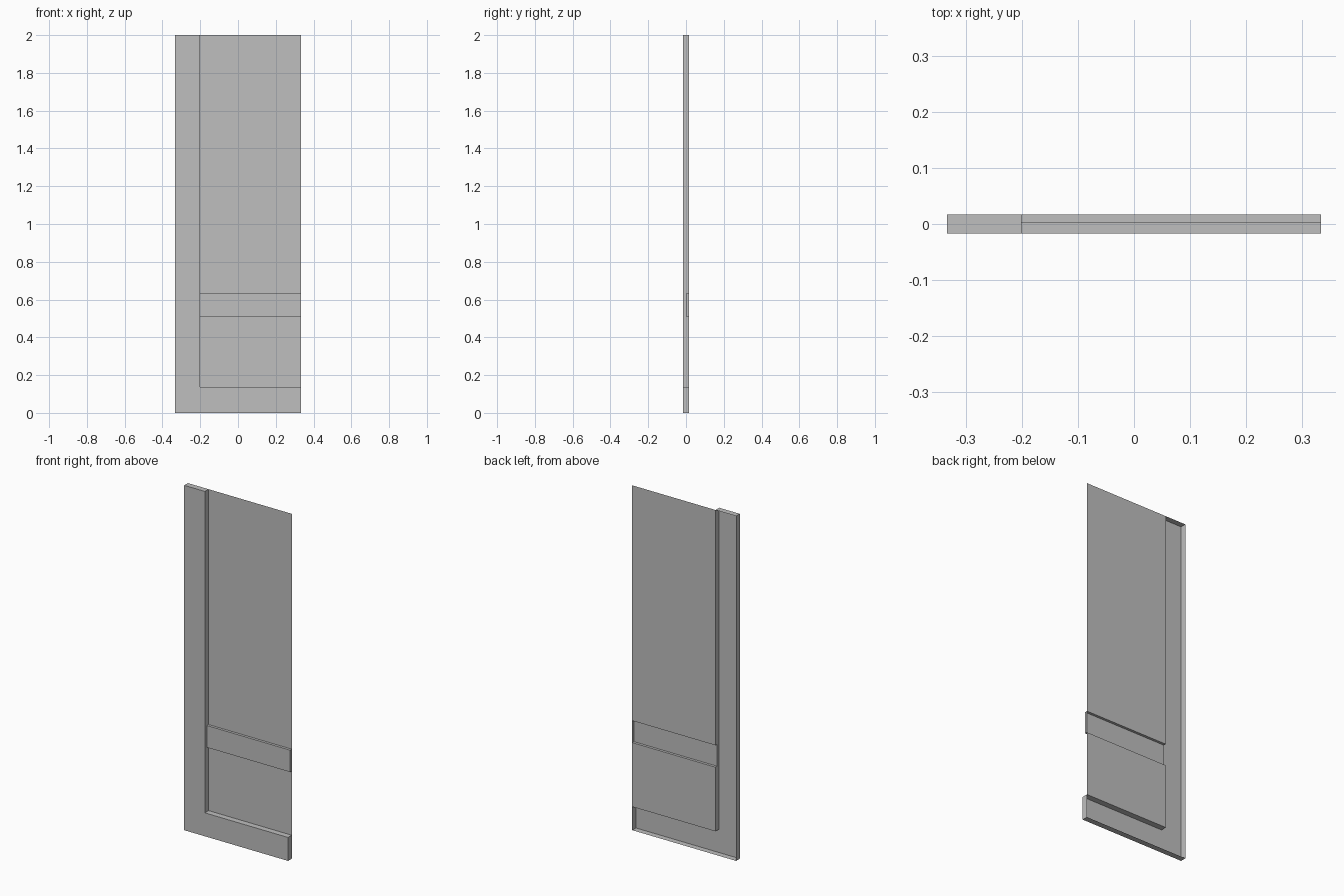
import bpy
import bmesh

cube = bpy.data.objects.get("Cube")
if cube:
    bpy.data.objects.remove(cube, do_unlink=True)

# Widths, heights and depths of the relief
LEFT, INNER, RIGHT = -0.333, -0.201, 0.333
BASE, RAIL_LOW, RAIL_HIGH, TOP = 0.136, 0.508, 0.635, 2.0
FRONT, MIDDLE, BACK = -0.017, 0.002, 0.017

grey = bpy.data.materials.new("plain_grey")
grey.use_nodes = True
grey.diffuse_color = (0.52, 0.52, 0.52, 1)
grey.node_tree.nodes["Principled BSDF"].inputs["Base Color"].default_value = grey.diffuse_color


def relief(name, outline, front, wall_backs):
    """Front face with an open back; each edge gets a wall to its own depth (None = no wall)."""
    bm = bmesh.new()
    face = [bm.verts.new((x, front, z)) for x, z in outline]
    bm.faces.new(face)
    for i, back in enumerate(wall_backs):
        if back is None:
            continue
        a, b = face[i], face[(i + 1) % len(face)]
        back_a, back_b = [bm.verts.new((v.co.x, back, v.co.z)) for v in (a, b)]
        bm.faces.new((b, a, back_a, back_b))
    bmesh.ops.remove_doubles(bm, verts=bm.verts, dist=0.0001)
    mesh = bpy.data.meshes.new(name)
    bm.to_mesh(mesh)
    bm.free()
    mesh.materials.append(grey)
    obj = bpy.data.objects.new(name, mesh)
    bpy.context.collection.objects.link(obj)


def rectangle(x0, z0, x1, z1):
    return [(x0, z0), (x1, z0), (x1, z1), (x0, z1)]


# L-shaped frame: side stile and bottom rail in one piece
frame_outline = [(LEFT, 0), (RIGHT, 0), (RIGHT, BASE), (INNER, BASE),
                 (INNER, RAIL_LOW), (INNER, RAIL_HIGH), (INNER, TOP), (LEFT, TOP)]
frame_walls = [BACK] * len(frame_outline)
frame_walls[4] = MIDDLE  # the cross rail meets the stile here
relief("stile_and_bottom_rail", frame_outline, FRONT, frame_walls)

# Shallower cross rail, open towards the stile
relief("cross_rail", rectangle(INNER, RAIL_LOW, RIGHT, RAIL_HIGH), MIDDLE,
       [BACK, BACK, BACK, None])

# Thin recessed panels
for name, low, high in (("lower_panel", BASE, RAIL_LOW), ("upper_panel", RAIL_HIGH, TOP)):
    relief(name, rectangle(INNER, low, RIGHT, high), BACK, [])
